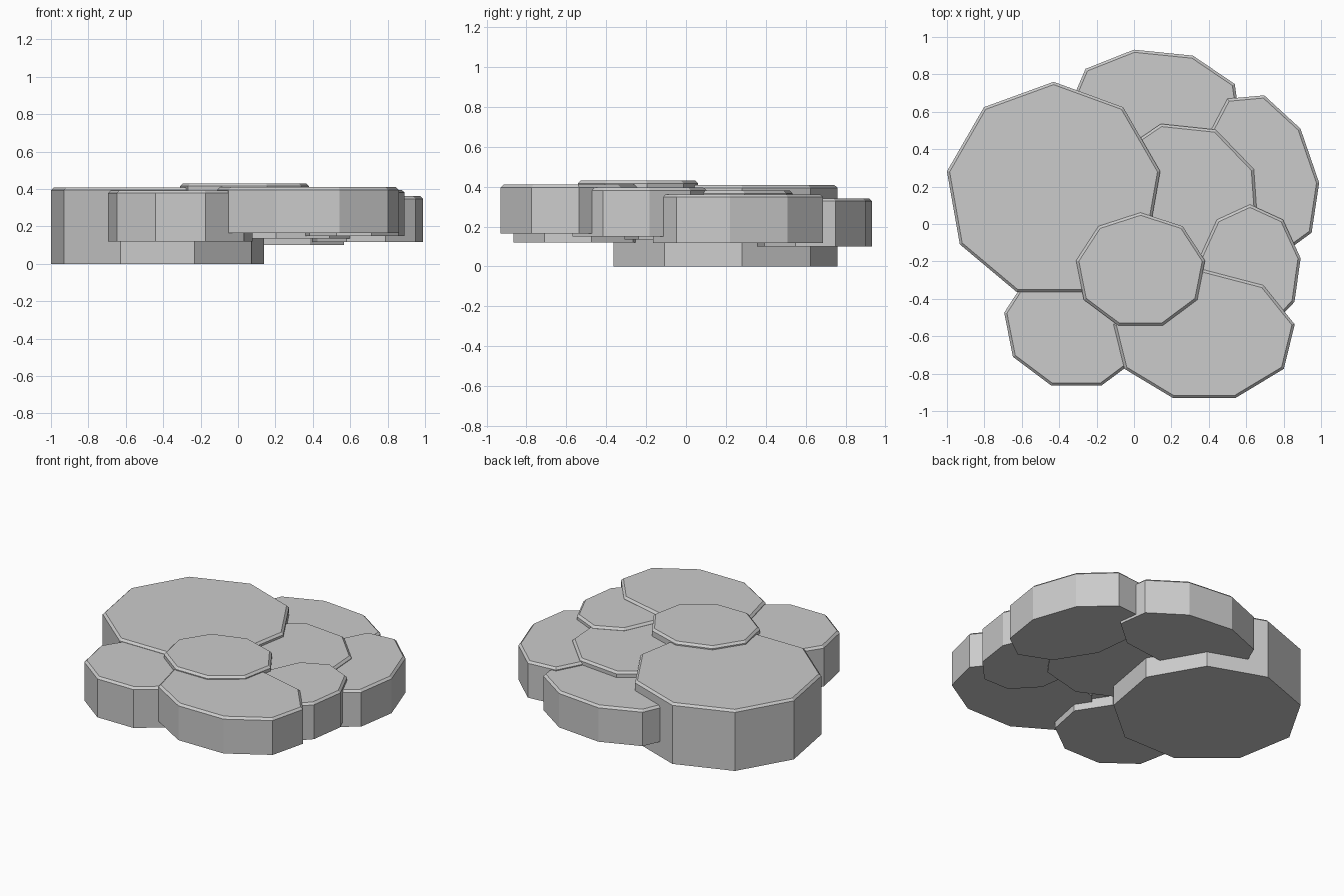
import bpy, bmesh
from math import sin, cos, radians
from mathutils import Vector

if "Cube" in bpy.data.objects:
    bpy.data.objects.remove(bpy.data.objects["Cube"])

SIDES = 9
STEP = radians(360 / SIDES)
BEVEL = 0.014


def slab(name, centre, a, b, z0, z1):
    """Nine-sided slab; a and b are the offsets of two neighbouring corners."""
    c, a, b = Vector(centre), Vector(a), Vector(b)
    ring = [a * (sin(STEP * (1 - k)) / sin(STEP)) + b * (sin(STEP * k) / sin(STEP))
            for k in range(SIDES)]
    bm = bmesh.new()
    base = bm.faces.new([bm.verts.new((c.x + p.x, c.y + p.y, z0)) for p in ring])
    ext = bmesh.ops.extrude_face_region(bm, geom=[base], use_keep_orig=True)["geom"]
    top = [v for v in ext if isinstance(v, bmesh.types.BMVert)]
    bmesh.ops.translate(bm, verts=top, vec=(0, 0, z1 - z0))
    # narrow chamfer on the upper rim only
    rim = [e for e in bm.edges if all(v in top for v in e.verts)]
    bmesh.ops.bevel(bm, geom=rim, offset=BEVEL, segments=1, affect='EDGES')
    bmesh.ops.recalc_face_normals(bm, faces=bm.faces)
    mesh = bpy.data.meshes.new(name)
    bm.to_mesh(mesh)
    bm.free()
    obj = bpy.data.objects.new(name, mesh)
    bpy.context.collection.objects.link(obj)


def oval(name, centre, rx, ry, z0, z1, phase=10):
    """Slab from two radii and the angle of its first corner."""
    t = radians(phase)
    slab(name, centre, (rx * cos(t), ry * sin(t)),
         (rx * cos(t + STEP), ry * sin(t + STEP)), z0, z1)


# large slab standing on the ground
oval("large_base_slab", (-0.43, 0.181), 0.579, 0.579, 0.0, 0.408)
# central and front slabs
oval("centre_slab", (0.035, -0.25), 0.35, 0.311, 0.185, 0.43)
oval("front_slab", (0.375, -0.598), 0.492, 0.353, 0.165, 0.41)
oval("front_left_slab", (-0.308, -0.535), 0.392, 0.35, 0.12, 0.392)
# right and back slabs
oval("right_slab", (0.62, -0.243), 0.275, 0.347, 0.15, 0.395)
oval("middle_slab", (0.248, 0.118), 0.43, 0.43, 0.135, 0.38, phase=24)
slab("back_right_slab", (0.69, 0.27), (0.30, -0.05), (0.20, 0.24), 0.117, 0.362)
slab("back_slab", (0.12, 0.645), (0.195, 0.255), (-0.12, 0.287), 0.10, 0.342)
